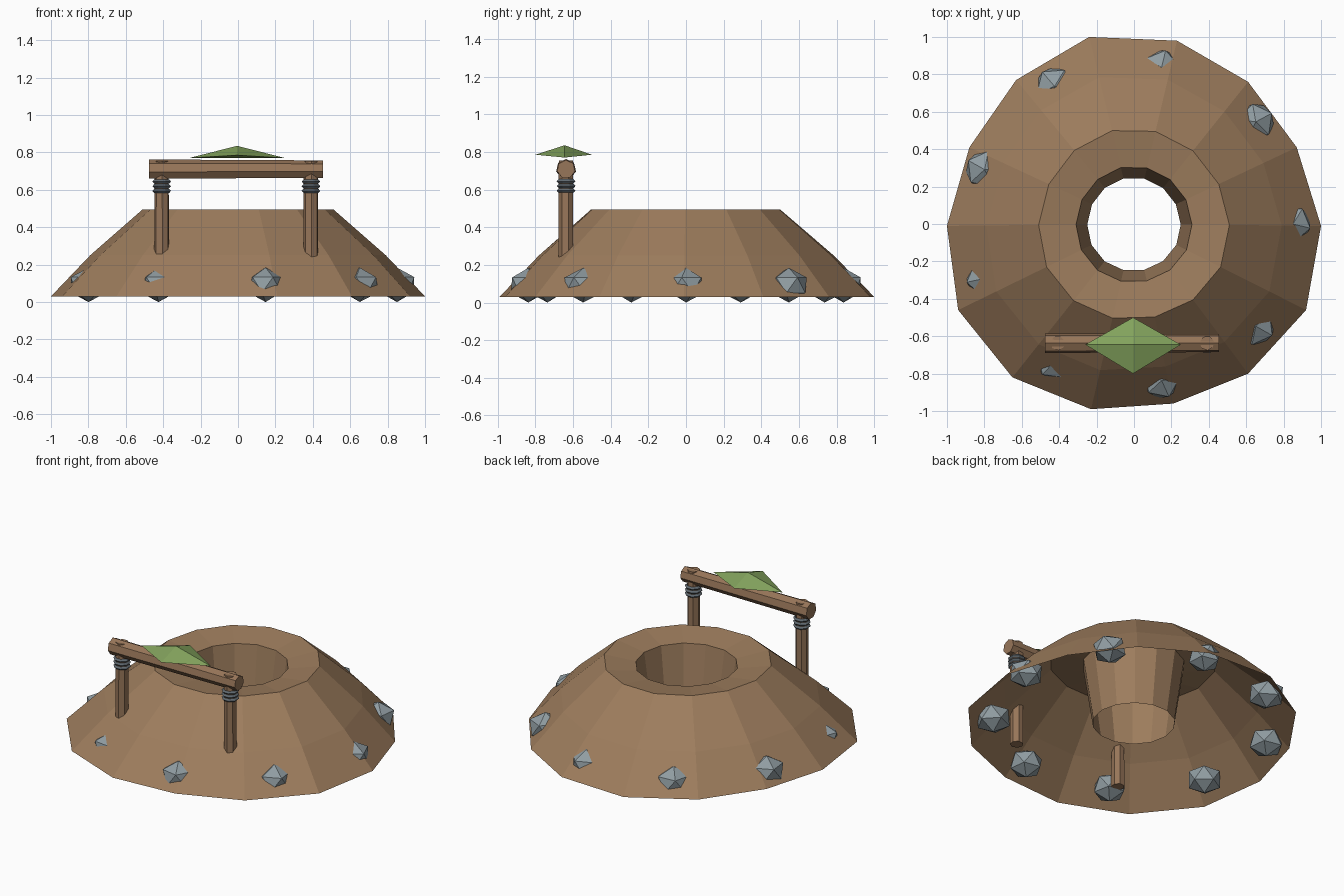
import bpy, bmesh, math, random
from mathutils import Matrix, Vector

if "Cube" in bpy.data.objects:
    bpy.data.objects.remove(bpy.data.objects["Cube"])

random.seed(4)


def mat(name, rgb):
    m = bpy.data.materials.new(name)
    m.diffuse_color = (*rgb, 1)
    m.use_nodes = True
    m.node_tree.nodes["Principled BSDF"].inputs["Base Color"].default_value = m.diffuse_color
    return m


EARTH = mat("earth_brown", (0.34, 0.205, 0.11))
WOOD = mat("wood_brown", (0.31, 0.18, 0.10))
STONE = mat("stone_grey", (0.28, 0.335, 0.36))
ROPE = mat("rope_slate", (0.12, 0.145, 0.165))
LEAF = mat("leaf_green", (0.23, 0.37, 0.11))


def finish(bm, name, material):
    bmesh.ops.recalc_face_normals(bm, faces=bm.faces)
    me = bpy.data.meshes.new(name)
    bm.to_mesh(me)
    bm.free()
    me.materials.append(material)
    ob = bpy.data.objects.new(name, me)
    bpy.context.collection.objects.link(ob)
    return ob


def loft(name, rings, material, cap=False):
    """Skin a stack of equally sized point rings."""
    bm = bmesh.new()
    loops = [[bm.verts.new(p) for p in r] for r in rings]
    n = len(loops[0])
    for a, b in zip(loops, loops[1:]):
        for i in range(n):
            j = (i + 1) % n
            bm.faces.new((a[i], a[j], b[j], b[i]))
    if cap:
        bm.faces.new(loops[0])
        bm.faces.new(loops[-1])
    return finish(bm, name, material)


# Mound: open shell with an uneven 14-sided foot, sunken rim and tapered shaft
foot = [(1, -.01), (.87, .41), (.61, .76), (.23, .98), (-.24, 1), (-.63, .77), (-.88, .41),
        (-1, -.01), (-.94, -.46), (-.65, -.82), (-.23, -.99), (.21, -.96), (.61, -.8), (.92, -.46)]


def mound_ring(radius, z, uneven):
    pts = []
    for i, (x, y) in enumerate(foot):
        a = math.tau * i / 14
        regular = Vector((math.cos(a), math.sin(a) - .01))
        p = regular.lerp(Vector((x, y)), uneven) * radius
        pts.append((p.x, p.y, z))
    return pts


mound = loft("mound", [mound_ring(1, .03, 1), mound_ring(.79, .25, .8), mound_ring(.51, .495, .4),
                       mound_ring(.31, .465, .2), mound_ring(.25, .06, .2)], EARTH)
# the open shell faces outward
bm = bmesh.new()
bm.from_mesh(mound.data)
bm.faces.ensure_lookup_table()
if bm.faces[0].normal.z < 0:
    bmesh.ops.reverse_faces(bm, faces=bm.faces)
bm.to_mesh(mound.data)
bm.free()

# Stones: nine faceted lumps half buried around the foot
for k in range(9):
    a = math.tau * k / 9
    bm = bmesh.new()
    bmesh.ops.create_icosphere(bm, subdivisions=1, radius=1)
    s = random.uniform(.104, .114)
    bm.transform(Matrix.Translation((.85 * math.cos(a), .85 * math.sin(a), .092))
                 @ Matrix.Rotation(a + random.uniform(-.3, .3), 4, 'Z')
                 @ Matrix.Diagonal((s, s, .092, 1)))
    finish(bm, f"stone_{k + 1}", STONE)


# Posts with three rope rings each
def circle(x, y, z, r, n, turn=0):
    return [(x + r * math.cos(math.tau * i / n + turn), y + r * math.sin(math.tau * i / n + turn), z)
            for i in range(n)]


Y = -.637
for side, x in (("left", -.408), ("right", .39)):
    loft(f"{side}_post", [circle(x, Y, .05, .041, 7, .3), circle(x, Y, .753, .039, 7, .3)], WOOD, True)
    for k in range(3):
        z = .594 + .025 * k
        rings = [circle(x, Y, z + dz, r, 8, math.pi / 8)
                 for dz, r in ((-.011, .043), (0, .054), (.011, .043), (0, .034), (-.011, .043))]
        loft(f"{side}_rope_{k + 1}", rings, ROPE)


# Crossbeam: seven-sided log, slightly thinner at the right
def beam_ring(x, r):
    return [(x, Y + r * math.sin(math.tau * i / 7), .708 + r * math.cos(math.tau * i / 7))
            for i in range(7)]


loft("crossbeam", [beam_ring(-.477, .054), beam_ring(.455, .049)], WOOD, True)

# Leaf canopy: shallow diamond pyramid with drooping tips
bm = bmesh.new()
rim = [bm.verts.new(p) for p in ((-.26, -.645, .77), (-.005, -.8, .785), (.25, -.645, .77), (-.005, -.5, .785))]
peak = bm.verts.new((-.005, -.645, .835))
for i in range(4):
    bm.faces.new((rim[i], rim[(i + 1) % 4], peak))
bm.faces.new((rim[0], rim[2], rim[1]))
bm.faces.new((rim[0], rim[3], rim[2]))
finish(bm, "leaf_canopy", LEAF)
